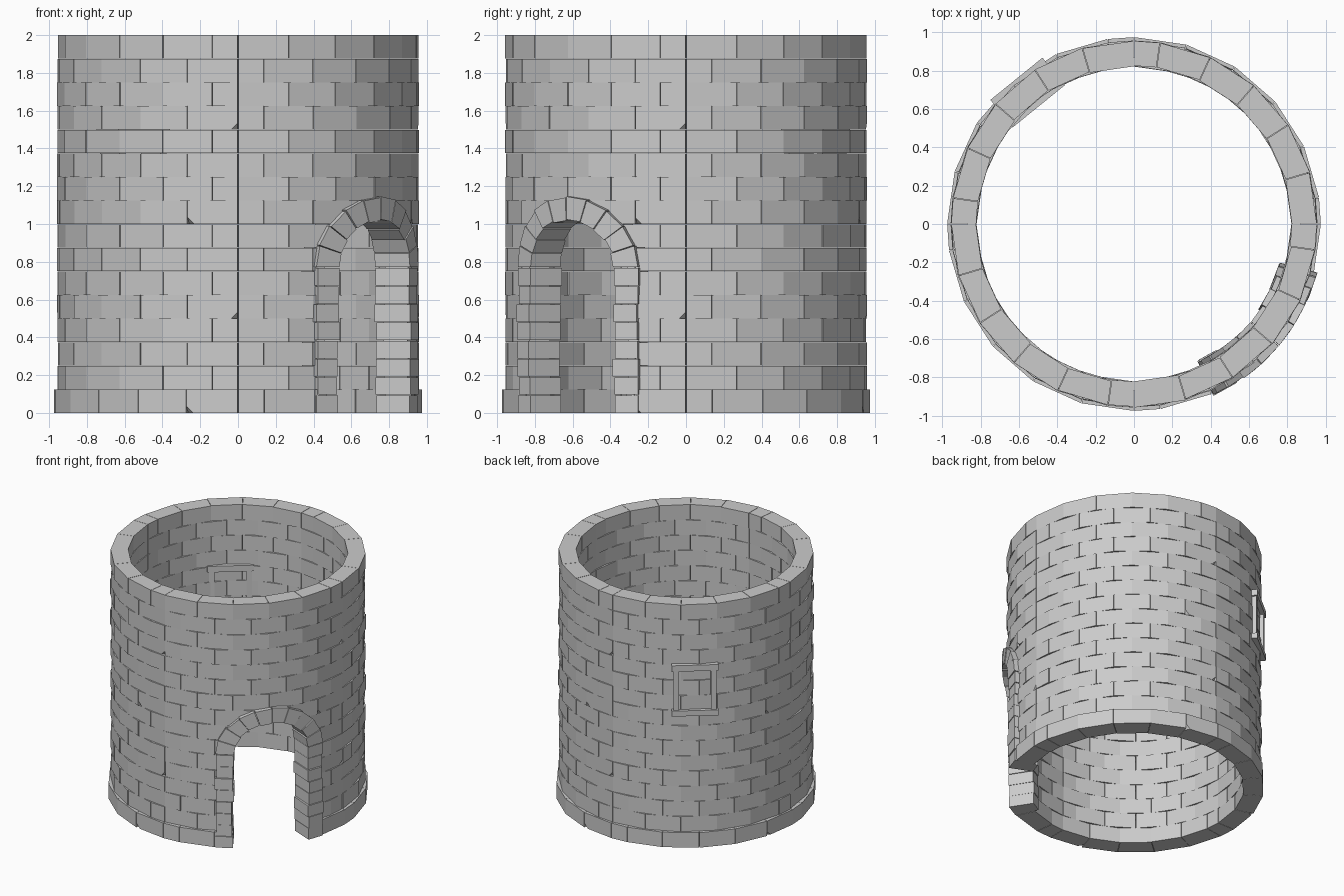
import bpy, bmesh, math, random
from mathutils import Vector, Matrix

random.seed(4)
cube = bpy.data.objects.get("Cube")
if cube:
    bpy.data.objects.remove(cube)

stone = bpy.data.materials.new("grey_stone")
stone.use_nodes = True
GREY = (0.6, 0.6, 0.6, 1)
stone.diffuse_color = GREY
stone.node_tree.nodes["Principled BSDF"].inputs["Base Color"].default_value = GREY

ROWS, COURSE, GAP = 16, 0.125, 0.0015
R_IN, R_OUT = 0.825, 0.955
DOOR, WINDOW = math.radians(-40), math.radians(129)
SPRING = 0.77


def polar(r, a, z):
    return Vector((r * math.cos(a), r * math.sin(a), z))


def jit(s):
    return random.uniform(-s, s)


def block(bm, place):
    """Six-sided stone; place(i, j, k) gives the corner for each 0/1 triple."""
    verts = bmesh.ops.create_cube(bm, size=1)["verts"]
    corners = {}
    for v in verts:
        key = tuple(int(c > 0) for c in v.co)
        v.co = place(*key)
        corners[key] = v
    return corners


def finish(bm, name):
    bmesh.ops.recalc_face_normals(bm, faces=bm.faces)
    mesh = bpy.data.meshes.new(name)
    bm.to_mesh(mesh)
    bm.free()
    mesh.materials.append(stone)
    ob = bpy.data.objects.new(name, mesh)
    bpy.context.scene.collection.objects.link(ob)
    return ob


# Brick wall: each quadrant has five whole bricks and one half brick per course
def build_wall():
    bm = bmesh.new()
    unit = math.pi / 11
    for row in range(ROWS):
        sizes = [0.5] + [1] * 5 if row % 2 == 0 else [1] * 5 + [0.5]
        z = (row * COURSE, (row + 1) * COURSE - (GAP if row < ROWS - 1 else 0))
        for quadrant in range(4):
            a = quadrant * math.pi / 2
            for n, size in enumerate(sizes):
                ends = (a + GAP, a + size * unit - GAP)
                a += size * unit
                push = 0.02 if row == 0 else jit(0.003)
                radii = (R_IN + jit(0.004), R_OUT + push)
                c = block(bm, lambda i, j, k: polar(radii[i], ends[j], z[k]))
                # Chipped lower corners
                if row % 4 == 0 and n == 5:
                    chip = c[1, 0 if row % 8 == 0 else 1, 0]
                    bmesh.ops.bevel(bm, geom=[chip], offset=0.035,
                                    segments=1, affect='VERTICES')
    return finish(bm, "brick_wall")


def door_point(u, z, r):
    return polar(r, DOOR + u / 0.96, z)


def arch_point(t, rim, r):
    """Point on the arch: t in radians, rim 0 inside to 1 outside."""
    return door_point((0.29 + 0.125 * rim) * math.cos(t),
                      SPRING + (0.25 + 0.12 * rim) * math.sin(t), r)


def radial_prism(bm, outline):
    inner = [bm.verts.new(f(0.6)) for f in outline]
    outer = [bm.verts.new(f(1.2)) for f in outline]
    count = len(outline)
    bm.faces.new(inner)
    bm.faces.new(outer[::-1])
    for n in range(count):
        m = (n + 1) % count
        bm.faces.new((inner[n], inner[m], outer[m], outer[n]))
    bmesh.ops.triangulate(bm, faces=bm.faces[:])


def window_point(u, y, z):
    return Matrix.Rotation(WINDOW, 3, 'Z') @ Vector((y, u, z))


def window_block(bm, us, ys, zs):
    block(bm, lambda i, j, k: window_point(us[i], ys[j], zs[k]))


wall = build_wall()

# Openings cut through the wall
bm = bmesh.new()
steps = 12
outline = [lambda r, t=n * math.pi / steps: arch_point(t, 0.5, r) for n in range(steps + 1)]
outline += [lambda r, s=s: door_point(s * 0.3525, -0.1, r) for s in (-1, 1)]
radial_prism(bm, outline)
window_block(bm, (-0.14, 0.14), (0.6, 1.2), (1.11, 1.485))
cutter = finish(bm, "opening_cutter")
cutter.hide_render = True
cut = wall.modifiers.new("openings", 'BOOLEAN')
cut.operation = 'DIFFERENCE'
cut.solver = 'EXACT'
cut.object = cutter
bpy.context.view_layer.update()
graph = bpy.context.evaluated_depsgraph_get()
cut_mesh = bpy.data.meshes.new_from_object(wall.evaluated_get(graph))
wall.modifiers.clear()
wall.data = cut_mesh
bpy.data.objects.remove(cutter)

# Door jambs: stacked stones on both sides
bm = bmesh.new()
STACK = 8
for side in (-1, 1):
    for n in range(STACK):
        zs = (n * SPRING / STACK, (n + 1) * SPRING / STACK - 0.004)
        us = (0.29 + jit(0.008), 0.415 + jit(0.008))
        rs = (0.79 + jit(0.006), 0.985 + jit(0.006))
        block(bm, lambda i, j, k: door_point(side * us[i], zs[k], rs[j]))
finish(bm, "door_jambs")

# Door arch: ring of wedge stones
bm = bmesh.new()
WEDGES = 10
for n in range(WEDGES):
    ts = (n * math.pi / WEDGES + 0.006, (n + 1) * math.pi / WEDGES - 0.006)
    rs = (0.79 + jit(0.006), 0.985 + jit(0.006))
    rims = (jit(0.06), 1 + jit(0.05))
    block(bm, lambda i, j, k: arch_point(ts[i], rims[k], rs[j]))
finish(bm, "door_arch")

# Window frame: lintel, sill and two side posts
bm = bmesh.new()
window_block(bm, (-0.175, 0.175), (0.79, 0.975), (1.46, 1.51))
window_block(bm, (-0.175, 0.175), (0.79, 0.975), (1.09, 1.135))
for side in (-1, 1):
    window_block(bm, (side * 0.12, side * 0.16), (0.8, 0.965), (1.135, 1.46))
finish(bm, "window_frame")
